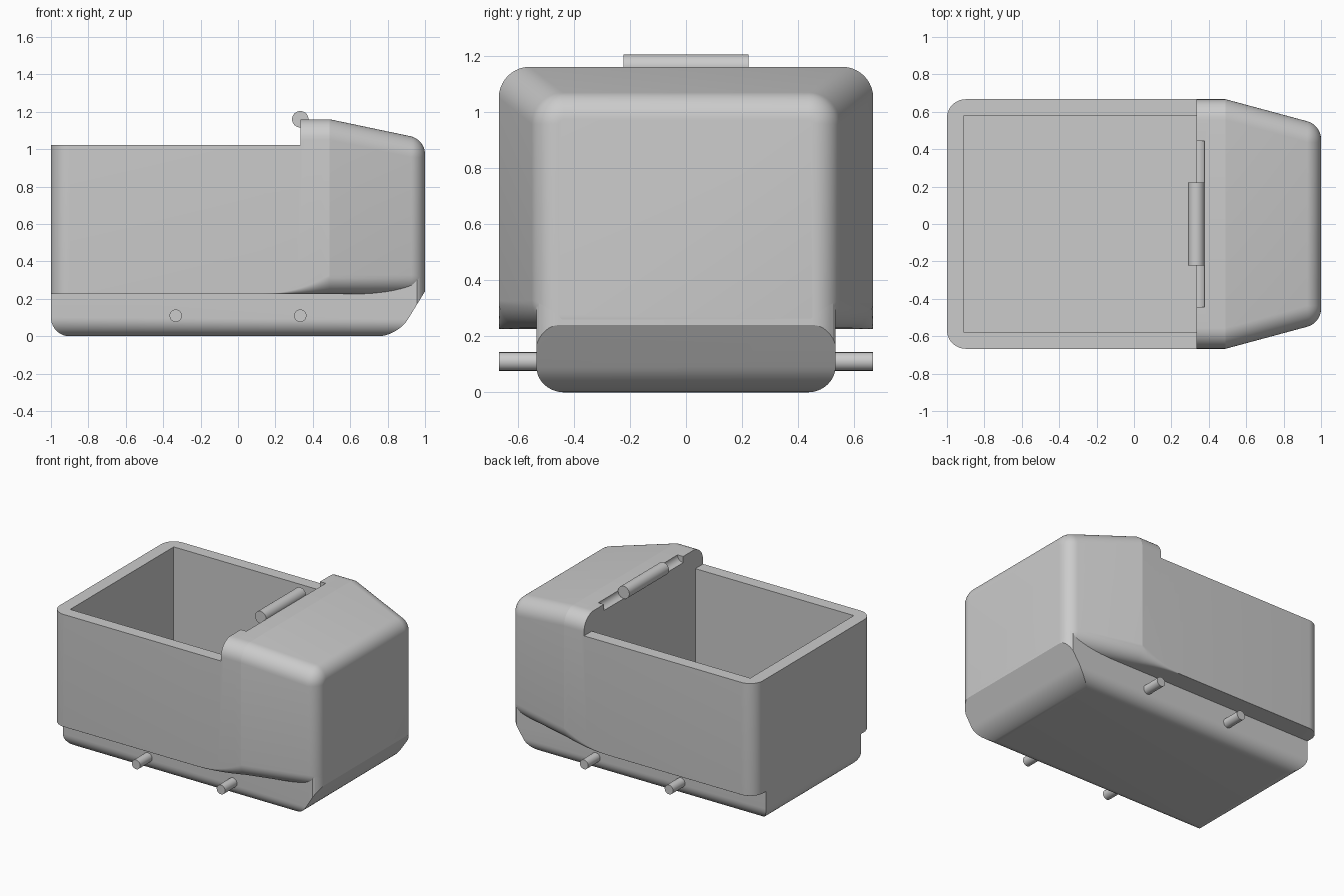
import bpy, bmesh, math
from mathutils import Vector

if "Cube" in bpy.data.objects:
    bpy.data.objects.remove(bpy.data.objects["Cube"])

N = 10  # segments per rounded corner


def finish(name, bm):
    bmesh.ops.recalc_face_normals(bm, faces=bm.faces[:])
    me = bpy.data.meshes.new(name)
    bm.to_mesh(me)
    bm.free()
    ob = bpy.data.objects.new(name, me)
    bpy.context.collection.objects.link(ob)
    return ob


def activate(ob):
    bpy.ops.object.select_all(action='DESELECT')
    ob.select_set(True)
    bpy.context.view_layer.objects.active = ob


def smooth(ob, angle=11):
    activate(ob)
    bpy.ops.object.shade_smooth_by_angle(angle=math.radians(angle))


def ring(x, w, bottom, top, rt, rb):
    """Rounded rectangle across the body at station x."""
    corners = [(w - rt, top - rt, rt, 0), (-w + rt, top - rt, rt, 90),
               (-w + rb, bottom + rb, rb, 180), (w - rb, bottom + rb, rb, 270)]
    pts = []
    for cy, cz, r, a0 in corners:
        for i in range(N + 1):
            a = math.radians(a0 + 90 * i / N)
            pts.append((x, cy + r * math.cos(a), cz + r * math.sin(a)))
    return pts


def loft(name, rings):
    bm = bmesh.new()
    rows = [[bm.verts.new(p) for p in r] for r in rings]
    for a, b in zip(rows, rows[1:]):
        for i in range(len(a)):
            j = (i + 1) % len(a)
            bm.faces.new((a[i], a[j], b[j], b[i]))
    bm.faces.new(rows[0])
    bm.faces.new(rows[-1])
    return finish(name, bm)


def box(name, lo, hi):
    bm = bmesh.new()
    bmesh.ops.create_cube(bm, size=1)
    for v in bm.verts:
        v.co = [lo[i] + (v.co[i] + 0.5) * (hi[i] - lo[i]) for i in range(3)]
    return finish(name, bm)


def rod(name, x, z, r, half):
    bpy.ops.mesh.primitive_cylinder_add(vertices=40, radius=r, depth=2 * half,
                                        location=(x, 0, z), rotation=(math.pi / 2, 0, 0))
    ob = bpy.context.object
    ob.name = name
    smooth(ob, 30)
    return ob


def cut(ob, cutter):
    activate(ob)
    m = ob.modifiers.new("cut", 'BOOLEAN')
    m.operation, m.solver, m.object = 'DIFFERENCE', 'EXACT', cutter
    bpy.ops.object.modifier_apply(modifier=m.name)
    bpy.data.objects.remove(cutter)


# Upper body stations: rounded rear, straight middle, tapered and rounded nose
W, TOP, LIP, R = 0.667, 1.16, 0.225, 0.1
SIDE, ROOF = 0.27, 0.21          # taper slopes of sides and roof
rings = []
for i in range(N + 1):
    a = math.radians(90 * i / N)
    rings.append(ring(-1 + R * (1 - math.cos(a)), W - R * (1 - math.sin(a)), LIP, TOP, 0.11, 0.002))
for i in range(9):
    t = i / 8
    rings.append(ring(0.13 + 0.36 * t, W, LIP, TOP, 0.11, 0.002 + 0.1 * t * t))
a0 = math.atan(SIDE)
x0 = 1 - R + R * math.sin(a0)
w0, z0 = W - SIDE * (x0 - 0.49), TOP - ROOF * (x0 - 0.49)
nose = []                        # (x, inset) along the nose rounding
for i in range(N + 1):
    a = a0 + (math.pi / 2 - a0) * i / N
    nose.append((1 - R + R * math.sin(a), R * (math.cos(a0) - math.cos(a))))
for i, (x, d) in enumerate(nose):
    rings.append(ring(x, w0 - d, LIP + 0.035 * i / N, z0 - d, 0.112 - d, 0.102 - d * 0.9))
upper = loft("upper_body", rings)

# Lower the rear rim, hollow the bin, and groove the roof edge for the hinge
cut(upper, box("rim_cutter", (-1.5, -1, 1.022), (0.333, 1, 1.5)))
cut(upper, box("bin_cutter", (-0.91, -0.58, 0.33), (0.333, 0.58, 1.5)))
cut(upper, rod("groove_cutter", 0.333, TOP, 0.044, 0.444))
smooth(upper)

# Lower body: plan outline following the nose, sloped at the front, rounded below
half = [(-1, 0.533)] + [(0.957, 0.533)] + [(x, w0 - d) for x, d in nose if w0 - d < 0.53]
plan = half + [(x, -y) for x, y in reversed(half)]
bm = bmesh.new()
base = bm.faces.new([bm.verts.new((x, y, 0)) for x, y in plan])
ext = bmesh.ops.extrude_face_region(bm, geom=[base])
for v in ext["geom"]:
    if isinstance(v, bmesh.types.BMVert):
        v.co.z = 0.325
bmesh.ops.recalc_face_normals(bm, faces=bm.faces[:])
res = bmesh.ops.bisect_plane(bm, geom=bm.verts[:] + bm.edges[:] + bm.faces[:],
                             plane_co=Vector((1, 0, 0.24)), plane_no=Vector((1.63, 0, -1)),
                             clear_outer=True)
rim = [e for e in bm.edges if e.is_boundary]
bmesh.ops.contextual_create(bm, geom=rim)
bmesh.ops.recalc_face_normals(bm, faces=bm.faces[:])
under = [e for e in bm.edges if all(abs(v.co.z) < 1e-5 for v in e.verts)]
bmesh.ops.bevel(bm, geom=under, offset=0.1, segments=N, profile=0.5,
                affect='EDGES', clamp_overlap=True)
smooth(finish("lower_body", bm))

# Hinge rod and axles
rod("hinge_rod", 0.333, TOP, 0.044, 0.222)
for label, x in (("rear", -0.333), ("front", 0.333)):
    rod(label + "_axle", x, 0.11, 0.033, W)
